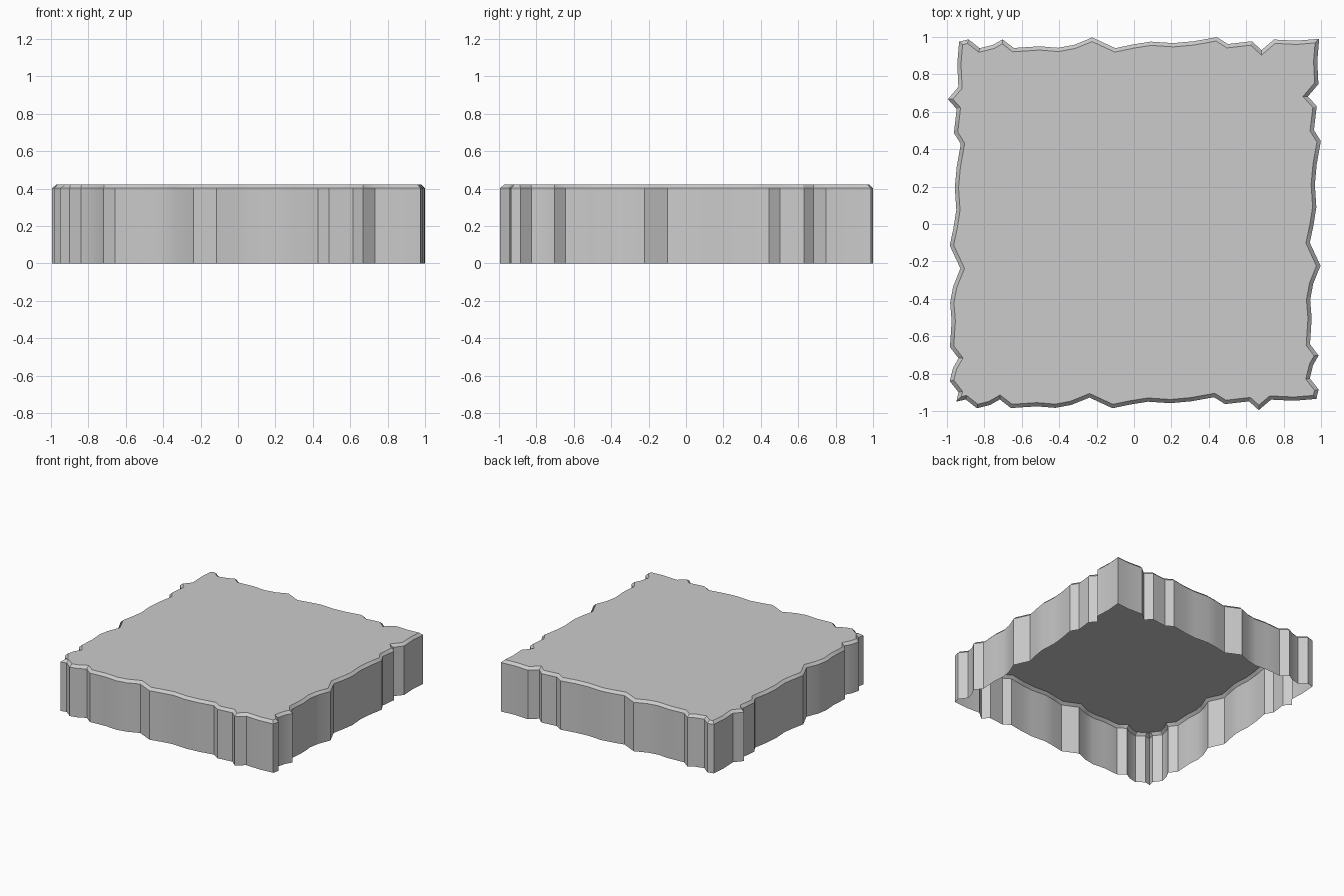
import bpy, bmesh
from mathutils import Vector

if "Cube" in bpy.data.objects:
    bpy.data.objects.remove(bpy.data.objects["Cube"])

T, E = 1.925, 0.015          # tile repeat distance and skew
TOP, RIM, INSET = 0.423, 0.402, 0.02

# Wavy edge profile of the front side, corner to corner
edge = [(-0.95, -0.95), (-0.90, -0.938), (-0.84, -0.985), (-0.77, -0.968),
        (-0.718, -0.938), (-0.658, -0.984), (-0.52, -0.975), (-0.42, -0.983),
        (-0.335, -0.967), (-0.238, -0.928), (-0.115, -0.985), (-0.02, -0.965),
        (0.075, -0.95), (0.195, -0.958), (0.305, -0.948), (0.428, -0.926),
        (0.487, -0.963), (0.615, -0.948), (0.667, -0.995), (0.733, -0.939),
        (0.855, -0.945)]
end = (T - 0.95, E - 0.95)
full = edge + [end]

# Outline: each side is the same profile, mirrored on the diagonal and repeated
front = full[:-1]
right = [(y + T, x + E) for x, y in full][:-1]
back = [(x + E, y + T) for x, y in reversed(full)][:-1]
left = [(y, x) for x, y in reversed(full)][:-1]
outline = [Vector(p) for p in front + right + back + left]


def inset_loop(pts, d):
    """Mitred inward offset of a counter-clockwise loop."""
    out = []
    for i, p in enumerate(pts):
        a = (p - pts[i - 1]).normalized()
        b = (pts[(i + 1) % len(pts)] - p).normalized()
        na, nb = Vector((-a.y, a.x)), Vector((-b.y, b.x))
        out.append(p + (na + nb) * d / (1 + na.dot(nb)))
    return out


# Open-bottomed shell: wall, chamfered rim, flat top
bm = bmesh.new()
levels = [(outline, 0), (outline, RIM), (inset_loop(outline, INSET), TOP)]
rings = [[bm.verts.new((p.x, p.y, z)) for p in pts] for pts, z in levels]
n = len(outline)
for lo, hi in zip(rings, rings[1:]):
    for i in range(n):
        j = (i + 1) % n
        bm.faces.new((lo[i], lo[j], hi[j], hi[i]))
bm.faces.new(rings[-1])
mesh = bpy.data.meshes.new("paving_tile")
bm.to_mesh(mesh)
bm.free()
tile = bpy.data.objects.new("paving_tile", mesh)
bpy.context.collection.objects.link(tile)

# Smooth walls, crisp corners
bpy.context.view_layer.objects.active = tile
tile.select_set(True)
bpy.ops.object.shade_smooth_by_angle(angle=0.6)
